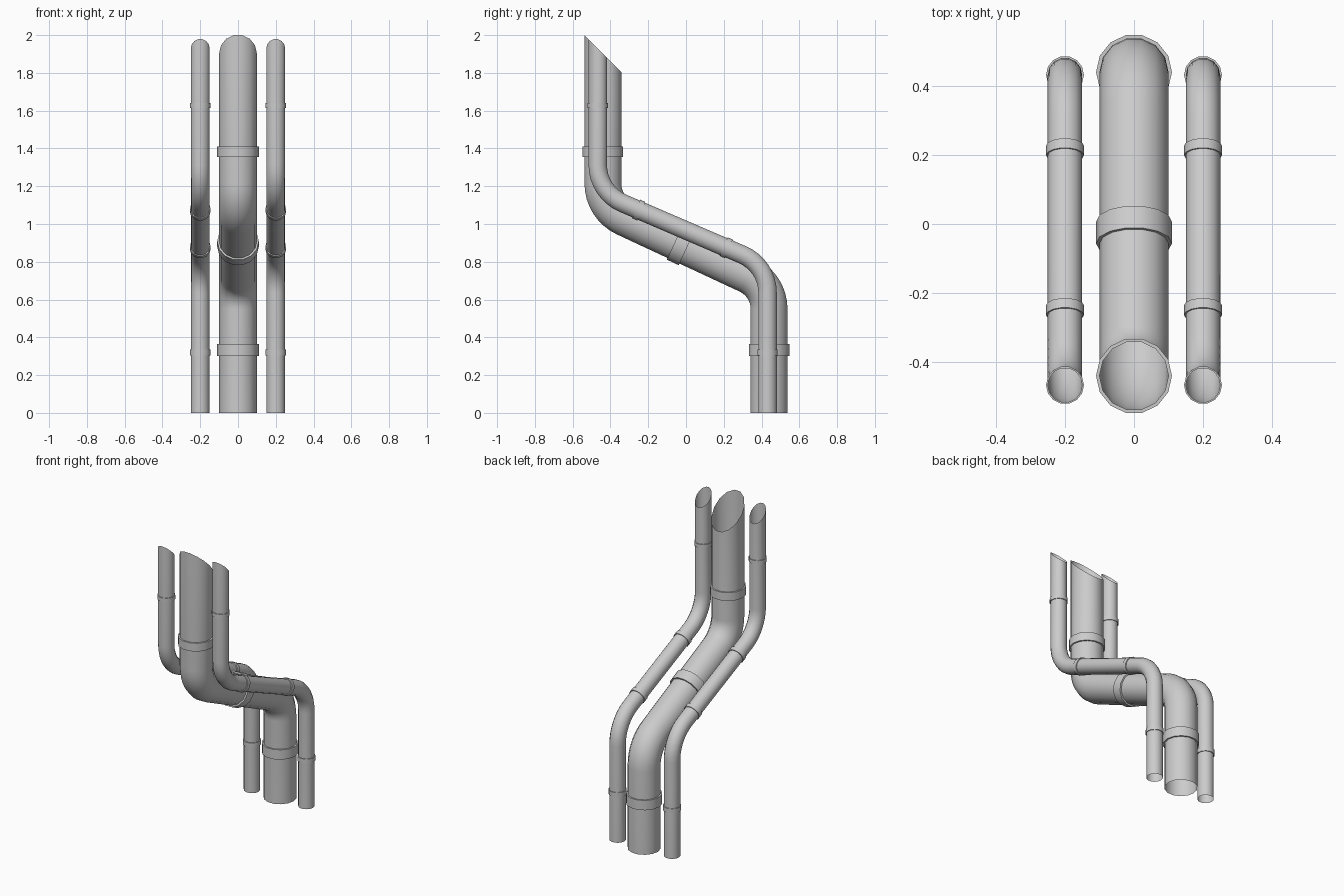
import bpy, bmesh, math
from mathutils import Vector

if "Cube" in bpy.data.objects:
    bpy.data.objects.remove(bpy.data.objects["Cube"])

SIDES = 14
BEND_STEPS = 8


def ring(bm, x0, p, d, r):
    """Ring of verts around p=(y,z), perpendicular to direction d in the YZ plane."""
    n = Vector((-d.y, d.x))
    verts = []
    for i in range(SIDES):
        a = 2 * math.pi * i / SIDES
        q = p + n * (r * math.sin(a))
        verts.append(bm.verts.new((x0 + r * math.cos(a), q.x, q.y)))
    return verts


def skin(bm, rings):
    for a, b in zip(rings, rings[1:]):
        for i in range(SIDES):
            j = (i + 1) % SIDES
            bm.faces.new((a[i], a[j], b[j], b[i]))


def finish(bm, name):
    bmesh.ops.recalc_face_normals(bm, faces=bm.faces)
    me = bpy.data.meshes.new(name)
    bm.to_mesh(me)
    bm.free()
    ob = bpy.data.objects.new(name, me)
    bpy.context.collection.objects.link(ob)
    bpy.ops.object.select_all(action='DESELECT')
    ob.select_set(True)
    bpy.context.view_layer.objects.active = ob
    bpy.ops.object.shade_smooth_by_angle(angle=math.radians(30))


def pipe(name, x0, r, low, high, bend_r):
    """Open S-shaped tube: low/high are the (y, z) corners of the path."""
    low, high = Vector(low), Vector(high)
    up, slope = Vector((0, 1)), (high - low).normalized()
    turn = math.acos(up.dot(slope))
    t = bend_r * math.tan(turn / 2)
    path = [(Vector((low.x, 0)), up)]
    for corner, side, flip in ((low, -1, False), (high, 1, True)):
        # Bend centre lies beside the vertical leg
        c = Vector((corner.x + side * bend_r, corner.y - t * (1 if not flip else -1)))
        steps = range(BEND_STEPS + 1)
        for k in (reversed(steps) if flip else steps):
            a = turn * k / BEND_STEPS
            d = Vector((-math.sin(a), math.cos(a)))
            radial = Vector((math.cos(a), math.sin(a))) * -side
            path.append((c + radial * bend_r, d))
    path.append((Vector((high.x, 1.9)), up))
    bm = bmesh.new()
    rings = [ring(bm, x0, p, d, r) for p, d in path]
    # Slanted 45 degree mouth
    for v in rings[-1]:
        v.co.z = 1.4625 - v.co.y
    skin(bm, rings)
    finish(bm, name)
    return slope


def collar(name, x0, p, d, r_in, r_out, width):
    p, h = Vector(p), d * width / 2
    bm = bmesh.new()
    skin(bm, [ring(bm, x0, p - h, d, r_in), ring(bm, x0, p - h, d, r_out),
              ring(bm, x0, p + h, d, r_out), ring(bm, x0, p + h, d, r_in)])
    finish(bm, name)


UP = Vector((0, 1))

# Main pipe and its collars
s = pipe("main_pipe", 0, 0.1, (0.44, 0.677), (-0.44, 1.087), 0.2)
collar("main_collar_lower", 0, (0.44, 0.333), UP, 0.1, 0.11, 0.065)
collar("main_collar_middle", 0, (-0.025, 0.894), s, 0.1, 0.11, 0.07)
collar("main_collar_upper", 0, (-0.44, 1.382), UP, 0.1, 0.11, 0.055)

# Side pipes and their collars
LOW, HIGH = Vector((0.432, 0.78)), Vector((-0.467, 1.167))
for side, x in (("left", -0.2), ("right", 0.2)):
    s = pipe(side + "_pipe", x, 0.05, LOW, HIGH, 0.22)
    collar(side + "_collar_lower", x, (LOW.x, 0.32), UP, 0.05, 0.055, 0.03)
    collar(side + "_collar_upper", x, (HIGH.x, 1.627), UP, 0.05, 0.055, 0.025)
    for n, y in (("front", -0.25), ("back", 0.213)):
        p = LOW.lerp(HIGH, (y - LOW.x) / (HIGH.x - LOW.x))
        collar(f"{side}_collar_{n}", x, p, s, 0.05, 0.055, 0.03)
